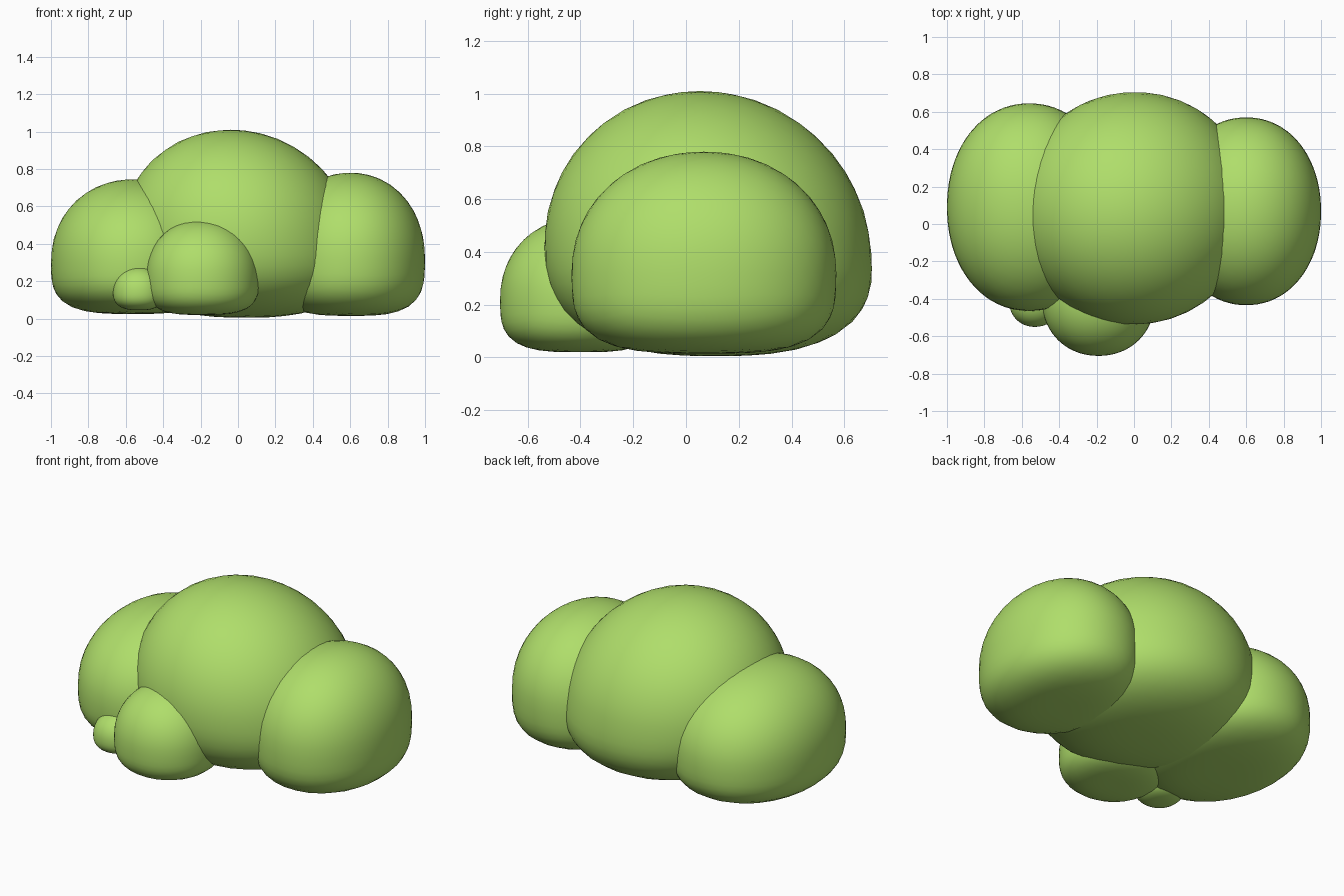
import bpy, bmesh

if "Cube" in bpy.data.objects:
    bpy.data.objects.remove(bpy.data.objects["Cube"])

green = bpy.data.materials.new("leaf green")
green.diffuse_color = (0.43, 0.73, 0.145, 1)
green.use_nodes = True
green.node_tree.nodes["Principled BSDF"].inputs["Base Color"].default_value = green.diffuse_color


def lobe(name, centre, radii, up, down, round_n=2.1, base_n=3.3, lean=(0, 0)):
    """Rounded blob: domed above its widest level, squashed flatter below."""
    bm = bmesh.new()
    bmesh.ops.create_icosphere(bm, subdivisions=4, radius=1)
    for v in bm.verts:
        x, y, z = v.co
        h = (abs(x) ** round_n + abs(y) ** round_n) ** (1 / round_n)
        n = round_n if z > 0 else base_n
        s = (h ** n + abs(z) ** n) ** (1 / n)
        x, y, z = x / s, y / s, z / s
        v.co = (centre[0] + x * radii[0] + lean[0] * z,
                centre[1] + y * radii[1] + lean[1] * z,
                centre[2] + z * (up if z > 0 else down))
    mesh = bpy.data.meshes.new(name)
    bm.to_mesh(mesh)
    bm.free()
    for p in mesh.polygons:
        p.use_smooth = True
    mesh.materials.append(green)
    ob = bpy.data.objects.new(name, mesh)
    bpy.context.collection.objects.link(ob)
    return ob


# Three large foliage lobes
lobe("centre_foliage", (0.0, 0.083, 0.39), (0.63, 0.62), 0.62, 0.385,
     round_n=2.02, base_n=2.6, lean=(-0.04, -0.03))
lobe("left_foliage", (-0.56, 0.09, 0.30), (0.44, 0.555), 0.445, 0.275)
lobe("right_foliage", (0.60, 0.068, 0.32), (0.40, 0.502), 0.46, 0.305)

# Two small foliage lobes at the front
lobe("front_foliage", (-0.19, -0.40, 0.22), (0.303, 0.305), 0.31, 0.20)
lobe("tiny_foliage", (-0.53, -0.41, 0.14), (0.138, 0.14), 0.138, 0.095, base_n=2.6)
